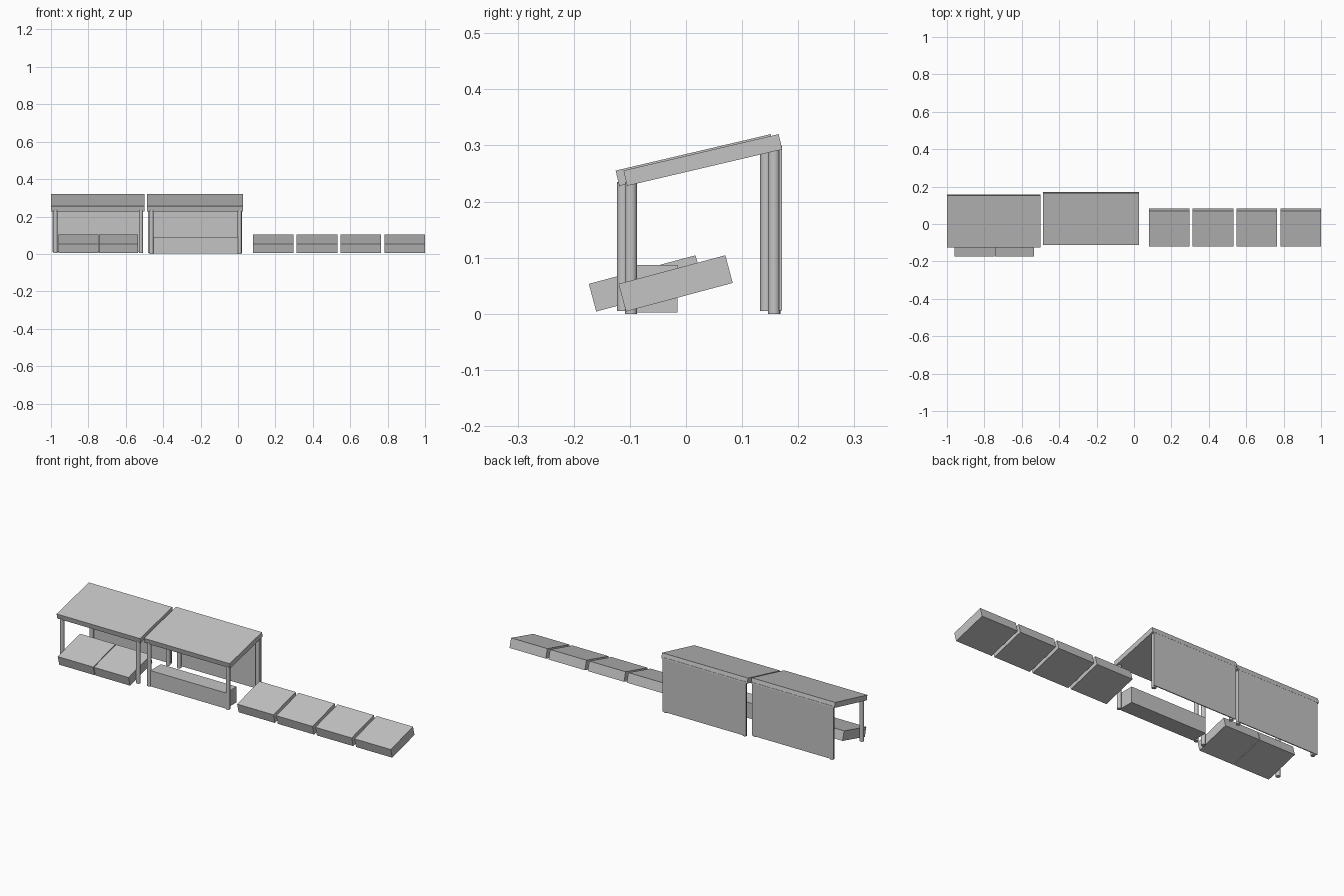
import bpy, bmesh, math
from mathutils import Matrix, Vector

cube = bpy.data.objects.get("Cube")
if cube:
    bpy.data.objects.remove(cube, do_unlink=True)

grey = bpy.data.materials.new("plain_grey")
grey.use_nodes = True
GREY = (0.55, 0.55, 0.55, 1)
grey.diffuse_color = GREY
grey.node_tree.nodes["Principled BSDF"].inputs["Base Color"].default_value = GREY


def finish(name, bm):
    mesh = bpy.data.meshes.new(name)
    bm.to_mesh(mesh)
    bm.free()
    mesh.materials.append(grey)
    obj = bpy.data.objects.new(name, mesh)
    bpy.context.collection.objects.link(obj)
    return obj


def box(name, low, high):
    """Axis-aligned box between two corners."""
    low, high = Vector(low), Vector(high)
    bm = bmesh.new()
    matrix = Matrix.Translation((low + high) / 2) @ Matrix.Diagonal((*(high - low), 1))
    bmesh.ops.create_cube(bm, size=1, matrix=matrix)
    return finish(name, bm)


def tilted_box(name, x0, x1, y, z, length, thick, angle):
    """Box whose lower front edge lies at (y, z), rising to the back."""
    bm = bmesh.new()
    matrix = (Matrix.Translation(((x0 + x1) / 2, y, z))
              @ Matrix.Rotation(angle, 4, "X")
              @ Matrix.Translation((0, length / 2, thick / 2))
              @ Matrix.Diagonal((x1 - x0, length, thick, 1)))
    bmesh.ops.create_cube(bm, size=1, matrix=matrix)
    return finish(name, bm)


def post(name, x, y, z0, z1):
    bm = bmesh.new()
    bmesh.ops.create_cone(bm, cap_ends=True, segments=16, radius1=0.011, radius2=0.011,
                          depth=z1 - z0, matrix=Matrix.Translation((x, y, (z0 + z1) / 2)))
    obj = finish(name, bm)
    bpy.ops.object.select_all(action="DESELECT")
    obj.select_set(True)
    bpy.context.view_layer.objects.active = obj
    bpy.ops.object.shade_smooth_by_angle()


def stall(name, x0, x1, dy, z0):
    """Sloping roof, four round posts and a thin back wall."""
    tilted_box(name + "_roof", x0, x1, dy - 0.105, 0.228, 0.284, 0.028, math.atan2(0.065, 0.277))
    box(name + "_back_wall", (x0 + 0.007, dy + 0.166, z0 + 0.006), (x1 - 0.007, dy + 0.171, 0.3))
    for side, x in (("right", x0 + 0.024), ("left", x1 - 0.019)):
        post(f"{name}_front_{side}_post", x, dy - 0.098, z0, 0.235)
        post(f"{name}_back_{side}_post", x, dy + 0.157, z0, 0.292)


stall("outer_stall", -1.0, -0.5, -0.014, 0.005)
stall("inner_stall", -0.487, 0.028, 0, 0)

# Low counter under the inner stall
box("counter", (-0.452, -0.105, 0.002), (0.002, -0.015, 0.087))


def display_pair(name, x0, x1, y, z):
    """Two sloping display crates side by side."""
    mid = (x0 + x1) / 2
    for i, (a, b) in enumerate(((x0, mid), (mid, x1))):
        tilted_box(f"{name}_crate_{i + 1}", a, b, y, z, 0.197, 0.051, math.radians(15))


# Crates in front of the outer stall and the open row beside the stalls
for i, (a, b) in enumerate(((-0.96, -0.747), (-0.743, -0.535))):
    display_pair(f"stall_display_{i + 1}", a, b, -0.16, 0.004)
for i in range(4):
    left = 0.079 + i * 0.2345
    display_pair(f"open_display_{i + 1}", left, left + 0.2175, -0.107, 0.004)
